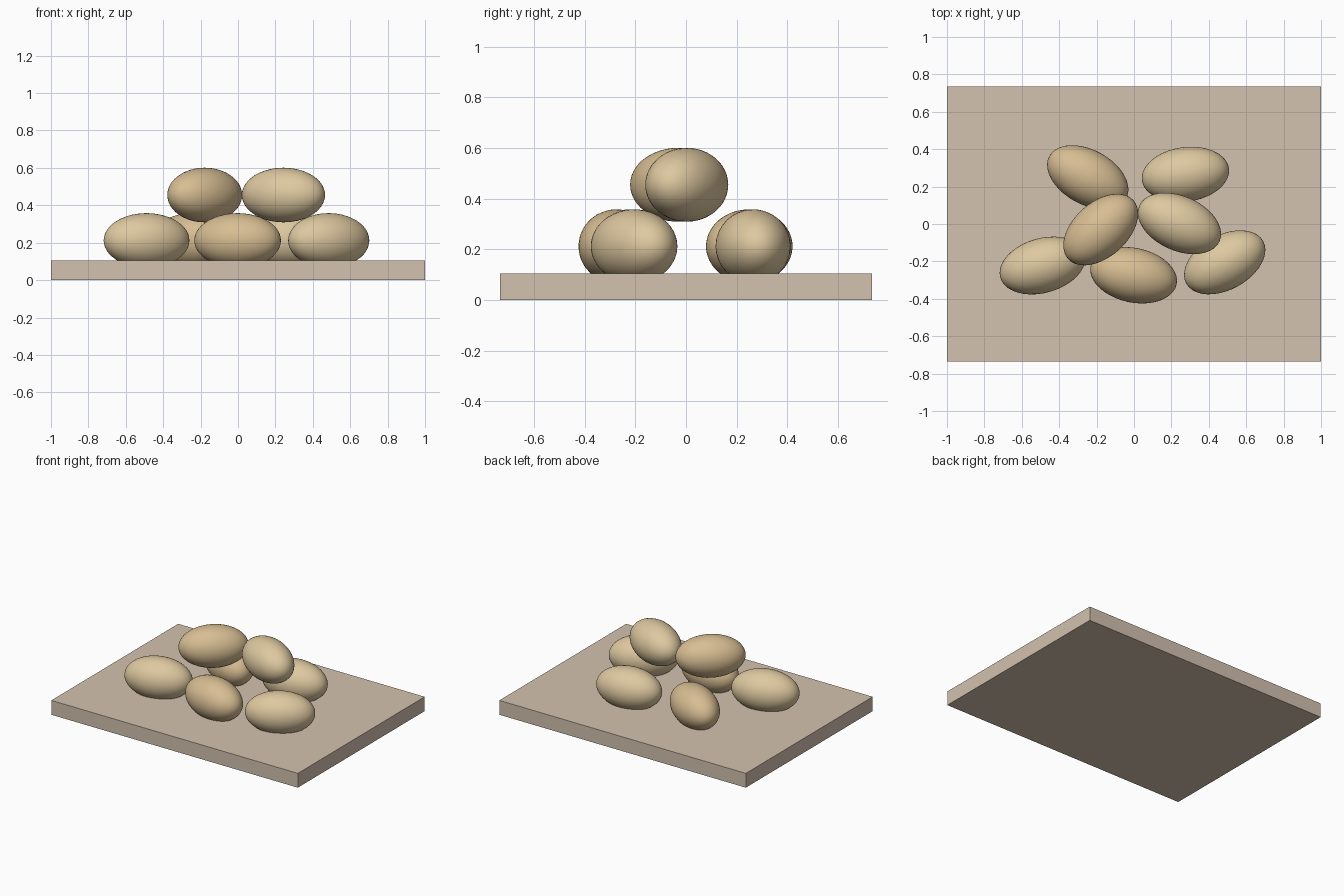
import bpy
from math import radians

if "Cube" in bpy.data.objects:
    bpy.data.objects.remove(bpy.data.objects["Cube"])


def material(name, rgb):
    m = bpy.data.materials.new(name)
    m.diffuse_color = (*rgb, 1)
    m.use_nodes = True
    m.node_tree.nodes["Principled BSDF"].inputs["Base Color"].default_value = m.diffuse_color
    return m


board_mat = material("board_wood", (0.65, 0.54, 0.43))
light_skin = material("light_skin", (0.73, 0.58, 0.35))
dark_skin = material("dark_skin", (0.68, 0.51, 0.29))

# Flat serving board
bpy.ops.mesh.primitive_cube_add(size=1, location=(0, 0, 0.0525))
board = bpy.context.object
board.name = "board"
board.scale = (2, 1.47, 0.105)
board.data.materials.append(board_mat)


def potato(name, x, y, z, angle, mat):
    bpy.ops.mesh.primitive_ico_sphere_add(subdivisions=4, radius=1, location=(x, y, z))
    ob = bpy.context.object
    ob.name = name
    ob.scale = (0.235, 0.146, 0.146)
    ob.rotation_euler.z = radians(angle)
    ob.data.materials.append(mat)
    bpy.ops.object.shade_smooth()


LOW, HIGH = 0.212, 0.455

# Bottom layer, pressed slightly into the board
potato("potato_front_left", -0.489, -0.222, LOW, 16, light_skin)
potato("potato_front_middle", -0.002, -0.274, LOW, -12, dark_skin)
potato("potato_front_right", 0.485, -0.205, LOW, 29, light_skin)
potato("potato_back_left", -0.247, 0.25, LOW, -29, dark_skin)
potato("potato_back_right", 0.275, 0.265, LOW, 8, light_skin)

# Top layer
potato("potato_top_left", -0.178, -0.03, HIGH, 42, dark_skin)
potato("potato_top_right", 0.243, 0.003, HIGH, -24, light_skin)
